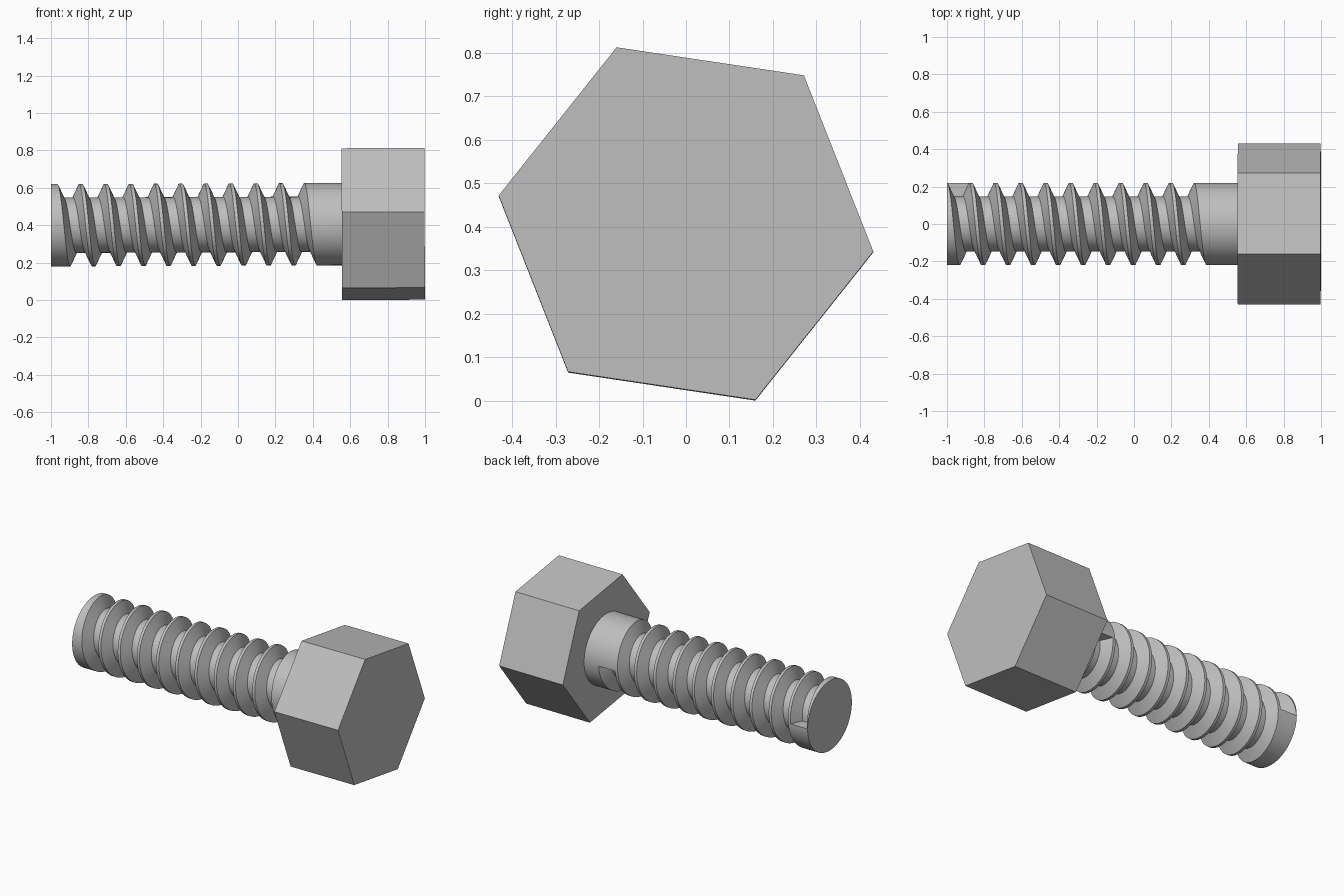
import bpy, bmesh, math

if "Cube" in bpy.data.objects:
    bpy.data.objects.remove(bpy.data.objects["Cube"])

SEG, TURNS = 64, 10
PITCH, START = 0.1337, -0.94        # thread spacing and first groove centre
R_OUT, R_ROOT = 0.22, 0.148         # crest and root radii
HALF_WIDE, HALF_ROOT = 0.058, 0.025  # groove half widths at crest and root
X_TIP, X_NECK, X_TOP = -1.0, 0.555, 0.998
HEX_R, HEX_TURN = 0.436, math.radians(-8.5)

steel = bpy.data.materials.new("grey_steel")
steel.diffuse_color = (0.52, 0.52, 0.52, 1)
steel.use_nodes = True
steel.node_tree.nodes["Principled BSDF"].inputs["Base Color"].default_value = steel.diffuse_color


def ring_point(x, r, a):
    return (x, r * math.cos(a), r * math.sin(a))


def finish(bm, name):
    bmesh.ops.recalc_face_normals(bm, faces=bm.faces)
    mesh = bpy.data.meshes.new(name)
    bm.to_mesh(mesh)
    bm.free()
    mesh.materials.append(steel)
    obj = bpy.data.objects.new(name, mesh)
    bpy.context.collection.objects.link(obj)
    # The bolt lies along x with a very slight tilt
    obj.location = (0, 0, 0.4035)
    obj.rotation_euler = (0, -0.004, 0)
    return obj


# Threaded shank: lengthwise profiles swept round the axis, moving one pitch per turn
bm = bmesh.new()


def groove(k, a):
    c = START + PITCH * (k + a / math.tau)
    shape = ((-HALF_WIDE, R_OUT), (-HALF_ROOT, R_ROOT), (HALF_ROOT, R_ROOT), (HALF_WIDE, R_OUT))
    return [bm.verts.new(ring_point(c + dx, r, a)) for dx, r in shape]


cols = []
for i in range(SEG):
    a = math.tau * i / SEG
    col = [bm.verts.new(ring_point(X_TIP, R_OUT, a))]
    for k in range(TURNS):
        col += groove(k, a)
    col.append(bm.verts.new(ring_point(X_NECK, R_OUT, a)))
    cols.append(col)

# The closing profile reuses the first one, shifted by one groove
first = cols[0]
last_groove = groove(TURNS - 1, math.tau)
cols.append([first[0]] + first[5:-1] + last_groove + [first[-1]])

for i in range(SEG):
    p, q = cols[i], cols[i + 1]
    for j in range(len(p) - 1):
        face = [p[j], p[j + 1], q[j + 1], q[j]]
        if i == SEG - 1 and j == 0:              # outer strip beside groove start
            face = [p[0], p[1], q[1], first[4], first[1], q[0]]
        if i == 0 and j == len(p) - 2:           # outer strip beside groove end
            face = [p[j], last_groove[0], last_groove[3], p[j + 1], q[j + 1], q[j]]
        bm.faces.new(face)

bm.faces.new(first[1:5])                         # blunt groove start
bm.faces.new(last_groove)                        # blunt groove end
bm.faces.new([c[0] for c in cols[:-1]])          # tip
bm.faces.new([c[-1] for c in cols[:-1]])         # neck
shank = finish(bm, "threaded_shank")
bpy.context.view_layer.objects.active = shank
shank.select_set(True)
bpy.ops.object.shade_smooth_by_angle(angle=math.radians(30))

# Hexagonal head
bm = bmesh.new()
ends = [[bm.verts.new(ring_point(x, HEX_R, HEX_TURN + math.tau * i / 6)) for i in range(6)]
        for x in (X_NECK, X_TOP)]
for ring in ends:
    bm.faces.new(ring)
for i in range(6):
    n = (i + 1) % 6
    bm.faces.new([ends[0][i], ends[0][n], ends[1][n], ends[1][i]])
finish(bm, "hex_head")
